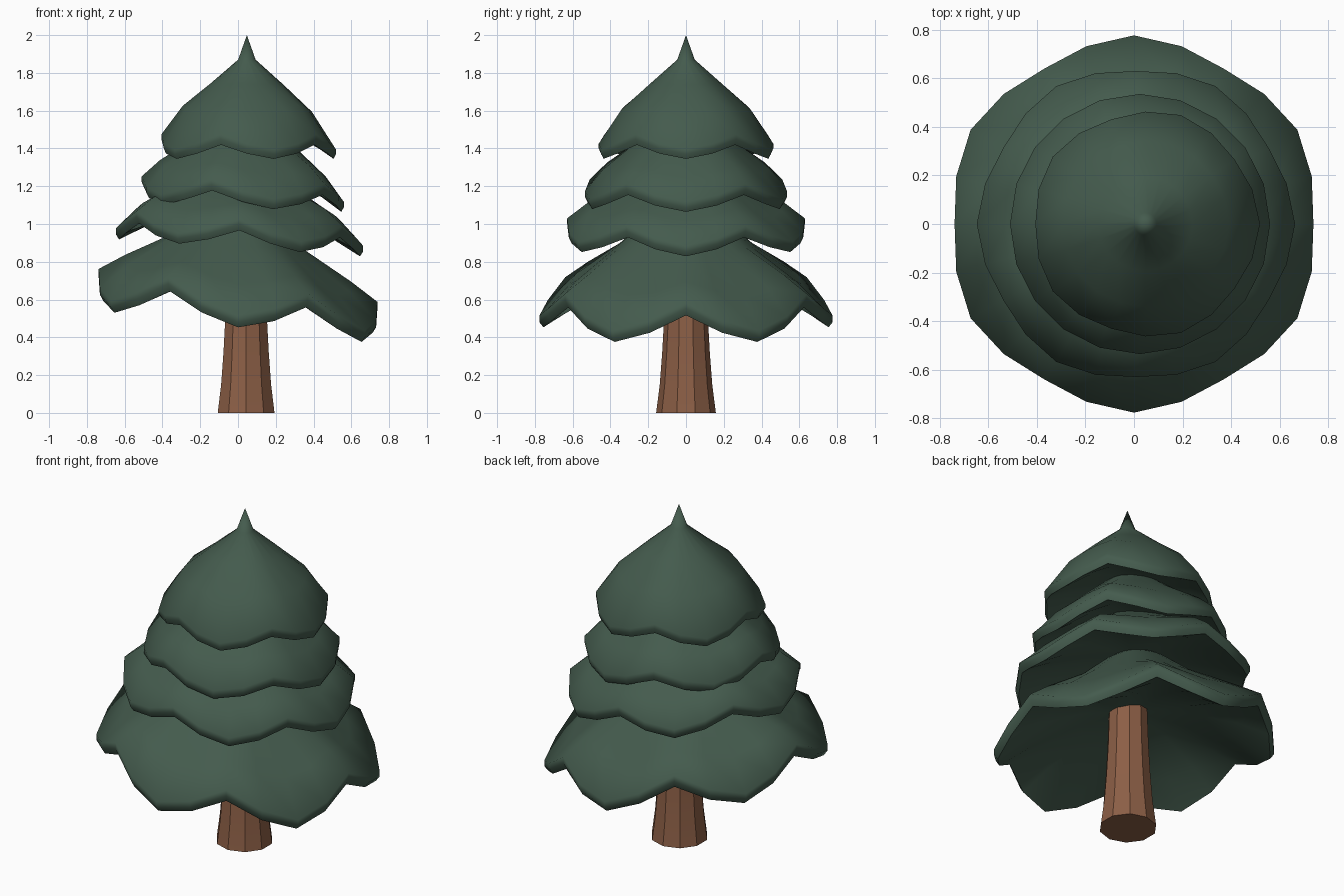
import bpy, bmesh, math

if "Cube" in bpy.data.objects:
    bpy.data.objects.remove(bpy.data.objects["Cube"])


def material(name, rgb):
    m = bpy.data.materials.new(name)
    m.diffuse_color = (*rgb, 1)
    m.use_nodes = True
    m.node_tree.nodes["Principled BSDF"].inputs["Base Color"].default_value = m.diffuse_color
    return m


GREEN = material("pine green", (0.058, 0.105, 0.075))
BROWN = material("bark brown", (0.262, 0.114, 0.061))


def finish(bm, name, mat, angle):
    """Turn a bmesh into a shaded, coloured object."""
    bmesh.ops.recalc_face_normals(bm, faces=bm.faces)
    mesh = bpy.data.meshes.new(name)
    bm.to_mesh(mesh)
    bm.free()
    mesh.materials.append(mat)
    ob = bpy.data.objects.new(name, mesh)
    bpy.context.collection.objects.link(ob)
    bpy.ops.object.select_all(action='DESELECT')
    ob.select_set(True)
    bpy.context.view_layer.objects.active = ob
    bpy.ops.object.shade_smooth_by_angle(angle=math.radians(angle))


def bridge(bm, rings):
    """Join neighbouring rings with quads, or a fan where a ring is one point."""
    for a, b in zip(rings, rings[1:]):
        n = max(len(a), len(b))
        for i in range(n):
            quad = [a[i % len(a)], a[(i + 1) % len(a)], b[(i + 1) % len(b)], b[i % len(b)]]
            bm.faces.new(list(dict.fromkeys(quad)))


def tier(name, cx, radius, lobes, phase, bulge, wave, tilt, profile):
    """Drooping skirt of branches: profile is (radius share, height) from the tip
    over the rim and back up the shallow underside."""
    bm = bmesh.new()
    n = lobes * 4
    rings = []
    for share, z in profile:
        if share == 0:
            rings.append([bm.verts.new((cx, 0, z))])
            continue
        ring = []
        for i in range(n):
            a = 2 * math.pi * i / n + math.radians(phase)
            lobe = math.cos(2 * math.pi * i / 4)     # 1 at a lobe, -1 at a notch
            r = radius * share * (1 + bulge * lobe * share ** 3)
            x, y = r * math.cos(a), r * math.sin(a)
            drop = wave * (lobe + (0.25 if i % 2 else 0)) * share ** 3
            ring.append(bm.verts.new((cx + x, y, z - drop - tilt * x)))
        rings.append(ring)
    bridge(bm, rings)
    finish(bm, name, GREEN, 62)


# Foliage tiers, bottom to top
tier("bottom_branches", 0.0, 0.757, 6, 30, 0.025, 0.08, 0.118,
     [(0, 1.14), (0.1, 1.12), (0.25, 1.04), (0.48, 0.89), (0.8, 0.725), (1, 0.595),
      (1.0, 0.56), (0.975, 0.527), (0.75, 0.61), (0.4, 0.70), (0, 0.75)])
tier("lower_middle_branches", 0.008, 0.642, 6, 0, 0.02, 0.05, 0.07,
     [(0, 1.40), (0.1, 1.38), (0.28, 1.30), (0.55, 1.18), (0.82, 1.085), (1, 0.98),
      (1.0, 0.95), (0.975, 0.92), (0.75, 0.98), (0.4, 1.045), (0, 1.08)])
tier("upper_middle_branches", 0.025, 0.535, 5, 0, 0.0, 0.046, 0.04,
     [(0, 1.61), (0.1, 1.60), (0.28, 1.53), (0.55, 1.41), (0.82, 1.295), (1, 1.185),
      (1.0, 1.155), (0.975, 1.128), (0.75, 1.19), (0.4, 1.25), (0, 1.28)])
tier("top_branches", 0.047, 0.462, 5, 0, 0.02, 0.04, 0.0,
     [(0, 2.0), (0.1, 1.87), (0.42, 1.74), (0.74, 1.61), (1, 1.435),
      (1.0, 1.41), (0.975, 1.382), (0.75, 1.44), (0.4, 1.50), (0, 1.53)])

# Trunk: ten flat sides, flared at the foot
bm = bmesh.new()
rings = []
for r, z in [(0.158, 0), (0.139, 0.15), (0.126, 0.32), (0.116, 0.5), (0.105, 0.82)]:
    rings.append([bm.verts.new((0.043 + r * math.cos(math.pi * i / 5 + math.pi / 10),
                                r * math.sin(math.pi * i / 5 + math.pi / 10), z))
                  for i in range(10)])
bridge(bm, rings)
bm.faces.new(rings[0])
bm.faces.new(rings[-1])
finish(bm, "trunk", BROWN, 25)
